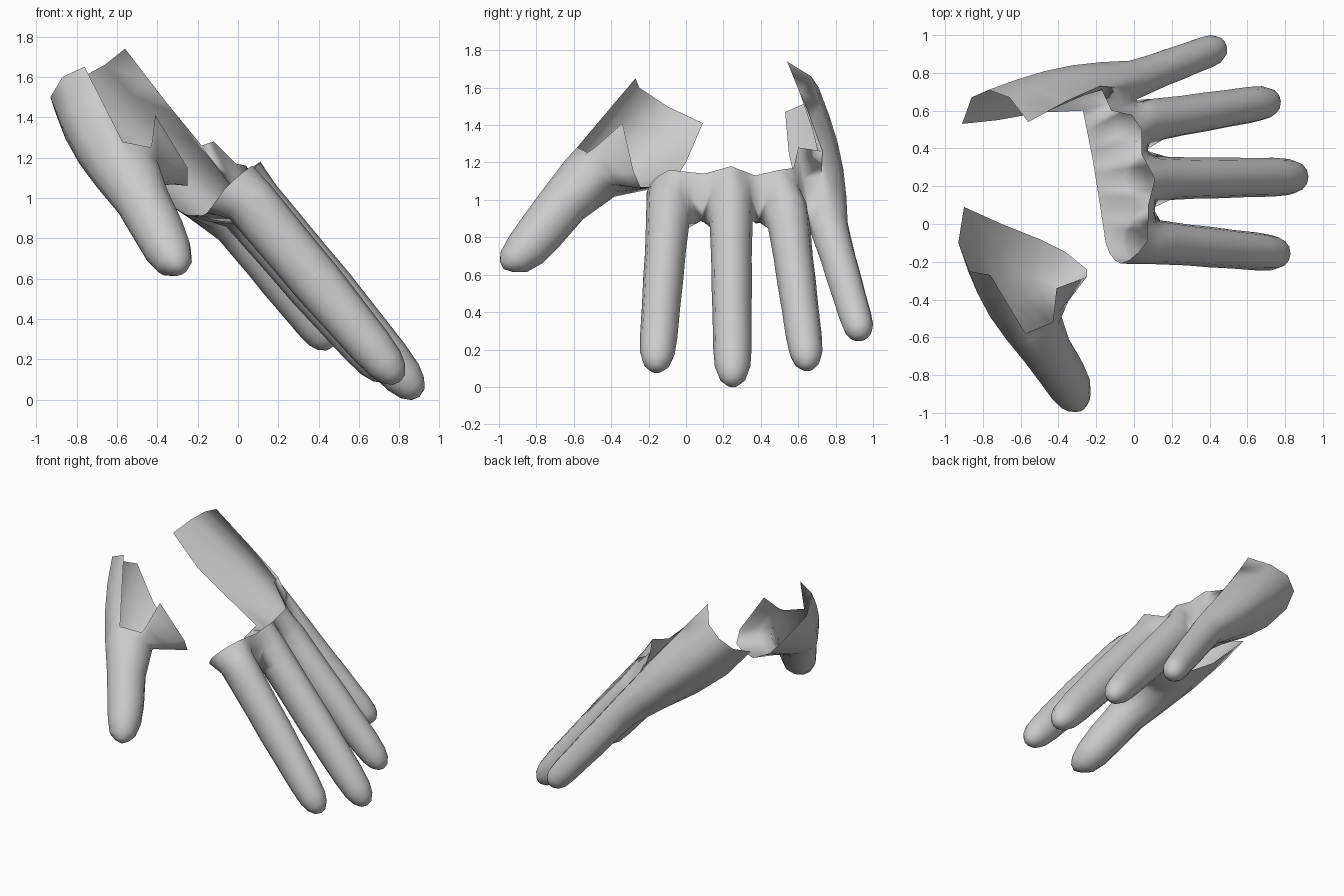
import bpy, bmesh, math
from mathutils import Vector as V

if "Cube" in bpy.data.objects:
    bpy.data.objects.remove(bpy.data.objects["Cube"])

N = 12  # sides of every finger tube
BACK = V((0.78, 0, 0.63))  # direction out of the back of the hand


def ring(c, axis, side, r, start=0.0, step=1, thick=1.0):
    """Oval of N points around an axis, beginning at the side direction."""
    e1 = (side - axis * side.dot(axis)).normalized()
    e2 = axis.cross(e1) * thick
    out = []
    for k in range(N):
        a = start + step * 2 * math.pi * k / N
        out.append(c + e1 * math.cos(a) * r + e2 * math.sin(a) * r)
    return out


def skin(bm, rows):
    """Bridge successive closed rows of points with quads."""
    vs = [[bm.verts.new(p) for p in row] for row in rows]
    n = len(rows[0])
    for a, b in zip(vs, vs[1:]):
        for k in range(n):
            j = (k + 1) % n
            bm.faces.new((a[k], a[j], b[j], b[k]))
    return vs


def finish(bm, name):
    bmesh.ops.remove_doubles(bm, verts=bm.verts, dist=0.0005)
    bmesh.ops.dissolve_degenerate(bm, edges=bm.edges, dist=0.0001)
    bmesh.ops.recalc_face_normals(bm, faces=bm.faces)
    me = bpy.data.meshes.new(name)
    bm.to_mesh(me)
    bm.free()
    ob = bpy.data.objects.new(name, me)
    bpy.context.collection.objects.link(ob)
    for p in me.polygons:
        p.use_smooth = True


def along(keys, u):
    """Position on a keyed edge line."""
    for (u0, *a), (u1, *b) in zip(keys, keys[1:]):
        if u <= u1:
            return V(a).lerp(V(b), (u - u0) / (u1 - u0))
    return V(keys[-1][1:])


# Fingers: base centre, tip, base radius, tip radius, extra thickness (index to little)
fingers = [
    ((0.06, -0.09, 0.98), (0.805, -0.16, 0.09), 0.122, 0.092, 0.18),
    ((0.09, 0.24, 0.98), (0.90, 0.25, 0.015), 0.120, 0.096, 0.18),
    ((0.04, 0.54, 0.94), (0.755, 0.653, 0.10), 0.118, 0.088, 0.18),
    ((-0.01, 0.762, 0.86), (0.465, 0.94, 0.26), 0.105, 0.080, 0.08),
]
webs = [V((0.10, 0.085, 0.89)), V((0.06, 0.39, 0.88)), V((0.00, 0.655, 0.86))]
stations = [(0, 1), (0.10, 0.98), (0.3, 0.96), (0.45, 0.99), (0.62, 0.99), (0.8, 1.02),
            (0.9, 0.97), (0.955, 0.78), (0.99, 0.43)]

bm = bmesh.new()
bases = []
for i, (c, t, rb, rt, extra) in enumerate(fingers):
    c, t = V(c), V(t)
    ax = (t - c).normalized()
    rows = []
    for s, f in stations:
        r = (rb + (rt - rb) * s) * f
        fat = 1 + extra * math.sin(math.pi * (0.15 + 0.85 * s))
        rows.append(ring(c.lerp(t, s), ax, V((0, -1, 0)), r, step=-1, thick=fat))
    # make sure the quarter-turn point is on the back of the hand
    if rows[0][3].z < c.z:
        rows = [[row[-k % N] for k in range(N)] for row in rows]
    # neighbouring fingers share a web point
    if i > 0:
        rows[0][0] = webs[i - 1].copy()
    if i < 3:
        rows[0][6] = webs[i].copy()
    vs = skin(bm, rows)
    tip = bm.verts.new(t)
    for k in range(N):
        bm.faces.new((vs[-1][k], vs[-1][(k + 1) % N], tip))
    bases.append(rows[0])

# Open edge of the hand: knuckles, wrist end, palm edge
edge = [
    (0, -0.07, -0.21, 1.04), (1.5, 0.0, -0.18, 1.11), (3, 0.07, -0.09, 1.16),
    (6, 0.075, 0.1, 1.14), (9, 0.11, 0.24, 1.18), (12, 0.04, 0.37, 1.13),
    (15, 0.04, 0.50, 1.16), (18, -0.01, 0.575, 1.17), (19, -0.12, 0.60, 1.28),
    (20, -0.18, 0.73, 1.26), (21, -0.36, 0.65, 1.48), (22, -0.56, 0.54, 1.74),
    (23, -0.66, 0.67, 1.66), (24, -0.77, 0.71, 1.60), (25, -0.86, 0.67, 1.53),
    (26, -0.91, 0.53, 1.47), (27, -0.72, 0.55, 1.25), (28, -0.50, 0.59, 1.07),
    (29, -0.27, 0.60, 0.92), (36, -0.22, 0.35, 0.91), (42, -0.18, 0.1, 0.91),
    (45, -0.15, -0.1, 0.93), (46.5, -0.12, -0.18, 0.97), (48, -0.07, -0.21, 1.04),
]
start = [bases[i][k] for i in range(4) for k in range(6)]
start += [bases[i][k] for i in (3, 2, 1, 0) for k in range(6, 12)]
rows = []
for s in (0, 0.2, 0.4, 0.6, 0.8, 1):
    row = []
    for u, p in enumerate(start):
        q = p.lerp(along(edge, u), s)
        w = max(0, 1 - abs(u - 24.5) / 4.5)  # bulge of the outer hand edge
        q.y += 0.045 * w * math.sin(math.pi * s)
        if u in (6, 12, 18):               # soften the webs, back side
            q += BACK * (0.03 * math.sin(math.pi * s))
        elif u in (30, 36, 42):            # and palm side
            q -= BACK * (0.03 * math.sin(math.pi * s))
        row.append(q)
    rows.append(row)
skin(bm, rows)
finish(bm, "hand_with_fingers")

# Thumb: tube rings, then its flaring open edge
centres = [
    ((-0.295, -0.955, 0.645), 0.05), ((-0.315, -0.92, 0.67), 0.090),
    ((-0.345, -0.855, 0.735), 0.116), ((-0.39, -0.775, 0.83), 0.127),
    ((-0.47, -0.655, 0.98), 0.135), ((-0.55, -0.51, 1.12), 0.165),
]
rim = [V(p) for p in (
    (-0.76, -0.27, 1.65), (-0.58, -0.58, 1.28), (-0.43, -0.52, 1.25), (-0.41, -0.34, 1.41),
    (-0.25, -0.28, 1.15), (-0.25, -0.24, 1.06), (-0.36, -0.15, 1.07), (-0.50, -0.08, 1.08),
    (-0.70, 0.0, 1.20), (-0.90, 0.09, 1.41), (-0.93, -0.10, 1.50), (-0.87, -0.25, 1.60))]
axis = V((-0.26, 0.58, 0.77)).normalized()
rows = [ring(V(c), axis, V((1, 0, 0)), r, math.radians(-112), 1) for c, r in centres]
if rows[0][0].z < centres[0][0][2]:
    rows = [ring(V(c), axis, V((1, 0, 0)), r, math.radians(112), -1) for c, r in centres]
for s in (0.33, 0.67, 1):
    row = [a.lerp(b, s) for a, b in zip(rows[5], rim)]
    for k in (8, 9, 10, 11):               # fuller ball of the thumb
        row[k].x -= 0.025 * math.sin(math.pi * s)
    rows.append(row)
bm = bmesh.new()
vs = skin(bm, rows)
tip = bm.verts.new((-0.285, -0.975, 0.63))
for k in range(N):
    bm.faces.new((vs[0][(k + 1) % N], vs[0][k], tip))
finish(bm, "thumb")
